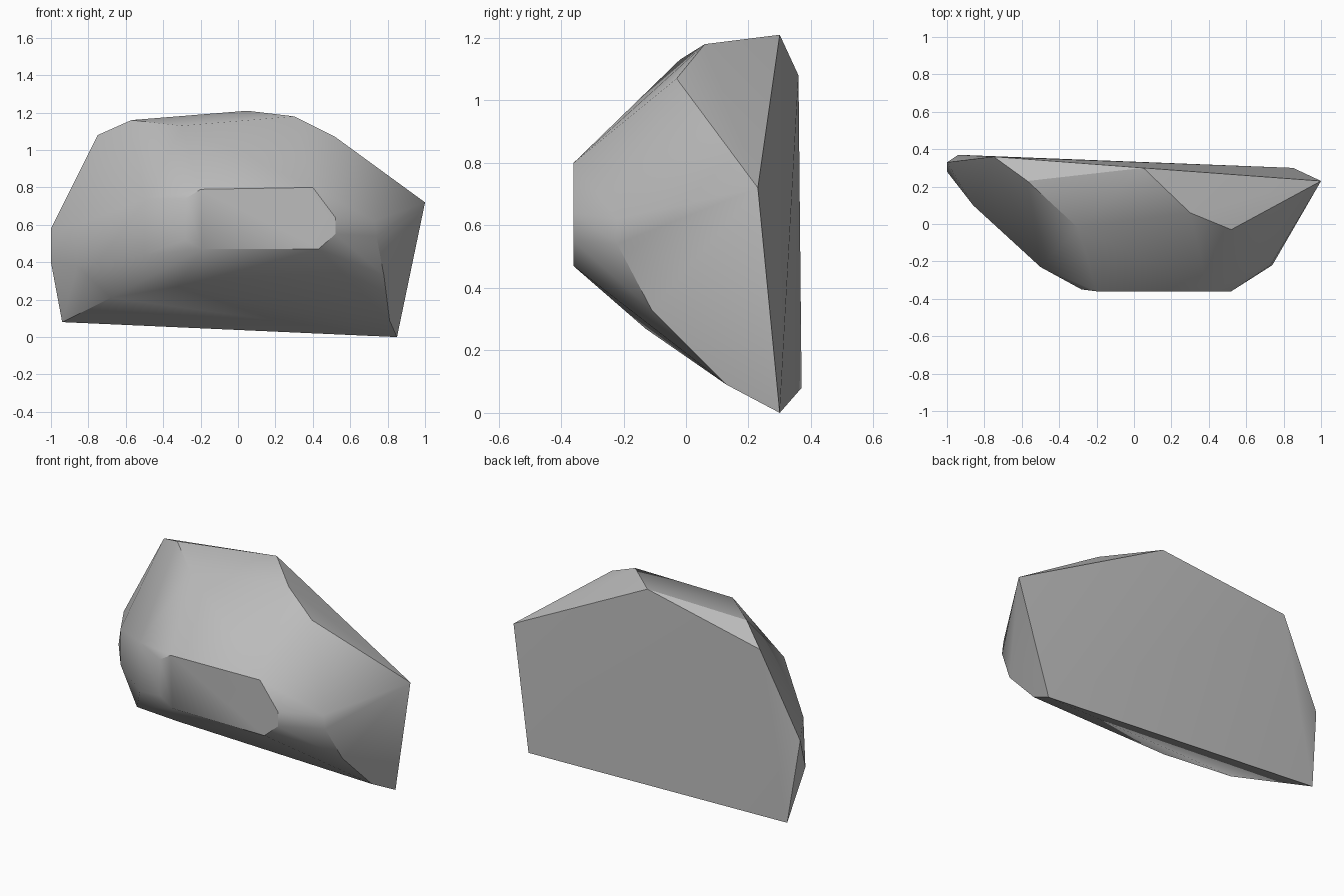
import bpy
import bmesh
import math
from mathutils import Vector

# Remove the default cube
default_cube = bpy.data.objects.get("Cube")
if default_cube:
    bpy.data.objects.remove(default_cube, do_unlink=True)


def make_material(name, colour):
    material = bpy.data.materials.new(name)
    material.use_nodes = True
    material.diffuse_color = colour
    shader = material.node_tree.nodes["Principled BSDF"]
    shader.inputs["Base Color"].default_value = colour
    shader.inputs["Roughness"].default_value = 0.9
    return material


def hull_object(name, corner_groups, material):
    """Wrap the named corner groups in a convex shell with merged flat facets."""
    bm = bmesh.new()
    for corners in corner_groups.values():
        for corner in corners:
            bm.verts.new(Vector(corner))
    result = bmesh.ops.convex_hull(bm, input=bm.verts[:])
    unused = [v for v in result["geom_interior"] if isinstance(v, bmesh.types.BMVert)]
    bmesh.ops.delete(bm, geom=unused, context="VERTS")
    bmesh.ops.dissolve_limit(bm, angle_limit=math.radians(1.5),
                             verts=bm.verts[:], edges=bm.edges[:])
    bmesh.ops.recalc_face_normals(bm, faces=bm.faces[:])
    mesh = bpy.data.meshes.new(name)
    bm.to_mesh(mesh)
    bm.free()
    mesh.materials.append(material)
    obj = bpy.data.objects.new(name, mesh)
    bpy.context.collection.objects.link(obj)
    return obj


# Corners of the boulder, grouped by the facet they bound
boulder_corners = {
    "back_slab": [(1, .23, .72), (.85, .3, 0), (-.94, .37, .08),
                  (-.75, .36, 1.08), (.05, .3, 1.21)],
    "top_rim": [(.3, .06, 1.18), (.52, -.03, 1.07), (-.3, -.02, 1.13),
                (-.57, .23, 1.16)],
    "front_facet": [(-.2, -.36, .79), (.4, -.36, .8), (.52, -.36, .64),
                    (.52, -.36, .55), (.43, -.36, .47), (-.19, -.36, .47),
                    (-.28, -.35, .74), (-.28, -.35, .52)],
    "right_flank": [(.73, -.22, .62), (.74, -.22, .54), (.78, -.11, .33),
                    (.81, .13, .09)],
    "left_flank": [(-1, .33, .58), (-1, .28, .4), (-.86, .1, .6),
                   (-.86, .1, .38), (-.5, -.23, .74), (-.5, -.23, .44)],
    "underside": [(-.32, -.13, .27), (-.68, 0, .21)],
}

stone = make_material("grey stone", (0.5, 0.5, 0.5, 1))
boulder = hull_object("boulder", boulder_corners, stone)

# Soft worn facets with crisp main edges
bpy.ops.object.select_all(action="DESELECT")
boulder.select_set(True)
bpy.context.view_layer.objects.active = boulder
bpy.ops.object.shade_smooth_by_angle(angle=math.radians(32))
